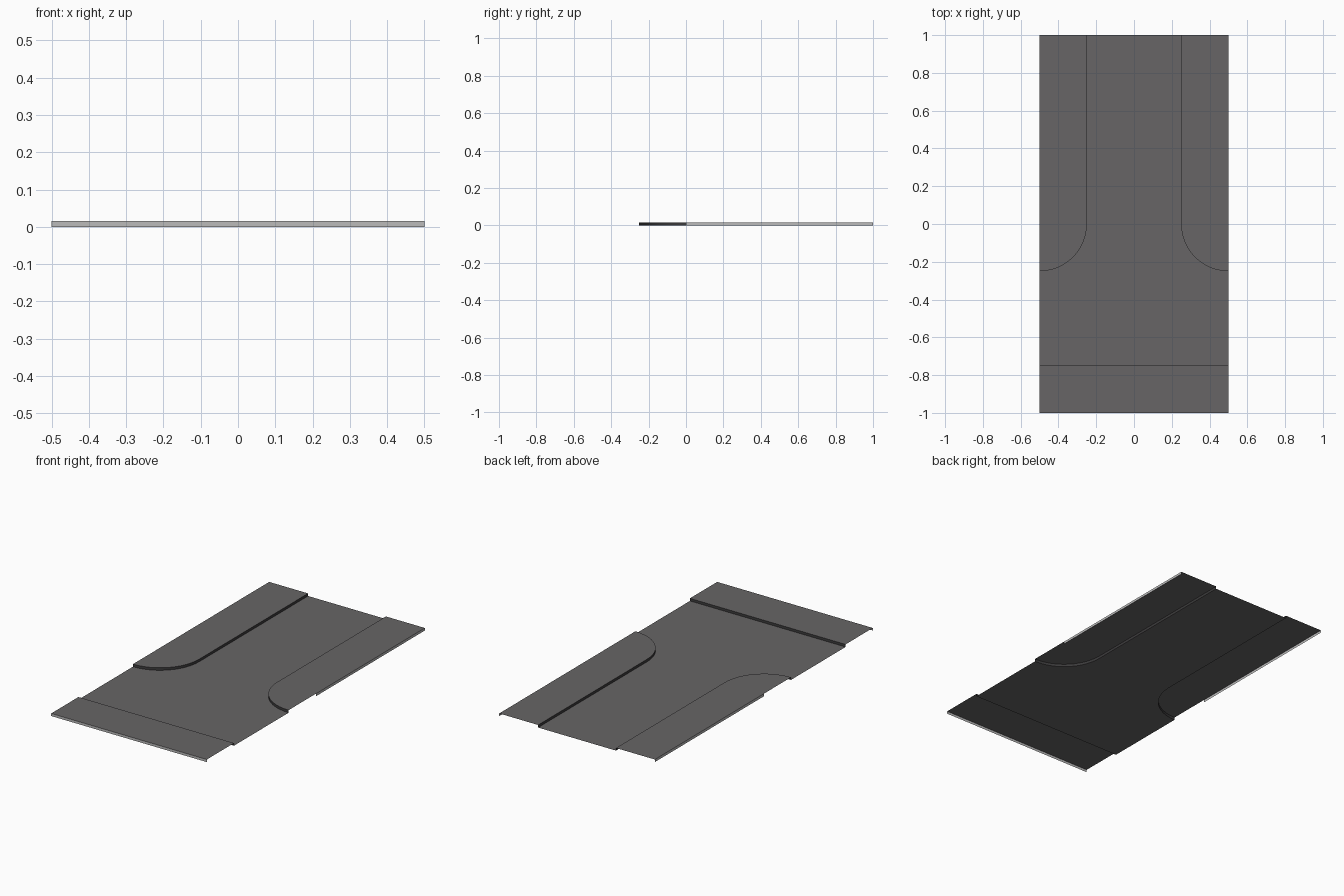
import bpy, bmesh, math

if "Cube" in bpy.data.objects:
    bpy.data.objects.remove(bpy.data.objects["Cube"])

H = 0.015   # kerb height


def material(name, v):
    m = bpy.data.materials.new(name)
    m.diffuse_color = (*v, 1)
    m.use_nodes = True
    m.node_tree.nodes["Principled BSDF"].inputs["Base Color"].default_value = m.diffuse_color
    return m


asphalt = material("dark grey paving", (0.135, 0.13, 0.132))
kerb = material("charcoal kerb", (0.045, 0.044, 0.045))
edge = material("light grey edge", (0.50, 0.50, 0.50))


def part(name, faces, mat):
    """Open sheet part made of a few polygons."""
    bm = bmesh.new()
    for f in faces:
        bm.faces.new([bm.verts.new(p) for p in f])
    bmesh.ops.remove_doubles(bm, verts=bm.verts, dist=1e-5)
    me = bpy.data.meshes.new(name)
    bm.to_mesh(me)
    bm.free()
    me.materials.append(mat)
    ob = bpy.data.objects.new(name, me)
    bpy.context.collection.objects.link(ob)
    return ob


def at(pts, z):
    return [(x, y, z) for x, y in pts]


def wall(pts):
    """Vertical strip under a path, facing to the right of its direction."""
    return [[(*a, 0), (*b, 0), (*b, H), (*a, H)] for a, b in zip(pts, pts[1:])]


# rounded kerb line of the right pavement, from the back to the side
N = 12
line = [(0.25, 1)] + [(0.5 - 0.25 * math.cos(math.pi / 2 * i / N),
                       -0.25 * math.sin(math.pi / 2 * i / N)) for i in range(N + 1)]
mirror = [(-x, y) for x, y in reversed(line)]

# road surface at ground level, T-shaped
part("road", [at([(-0.5, -0.75), (0.5, -0.75)] + line[::-1] + mirror[::-1], 0)], asphalt)

# pavements on both sides of the side road
for side, path, outer in (("right", line, [(0.5, 0), (0.5, 1)]),
                          ("left", mirror, [(-0.5, 1), (-0.5, 0)])):
    corner = [(0.5, 1)] if side == "right" else [(-0.5, 1)]
    part(side + "_pavement", [at(path + corner, H)], asphalt)
    k = part(side + "_kerb", wall(path), kerb)
    for p in k.data.polygons:
        p.use_smooth = True
    part(side + "_outer_edge", wall(outer), edge)

# pavement along the front
part("front_pavement", [at([(-0.5, -1), (0.5, -1), (0.5, -0.75), (-0.5, -0.75)], H)], asphalt)
part("front_kerb", wall([(0.5, -0.75), (-0.5, -0.75)]), kerb)
part("front_outer_edge", wall([(-0.5, -1), (0.5, -1)]), edge)
